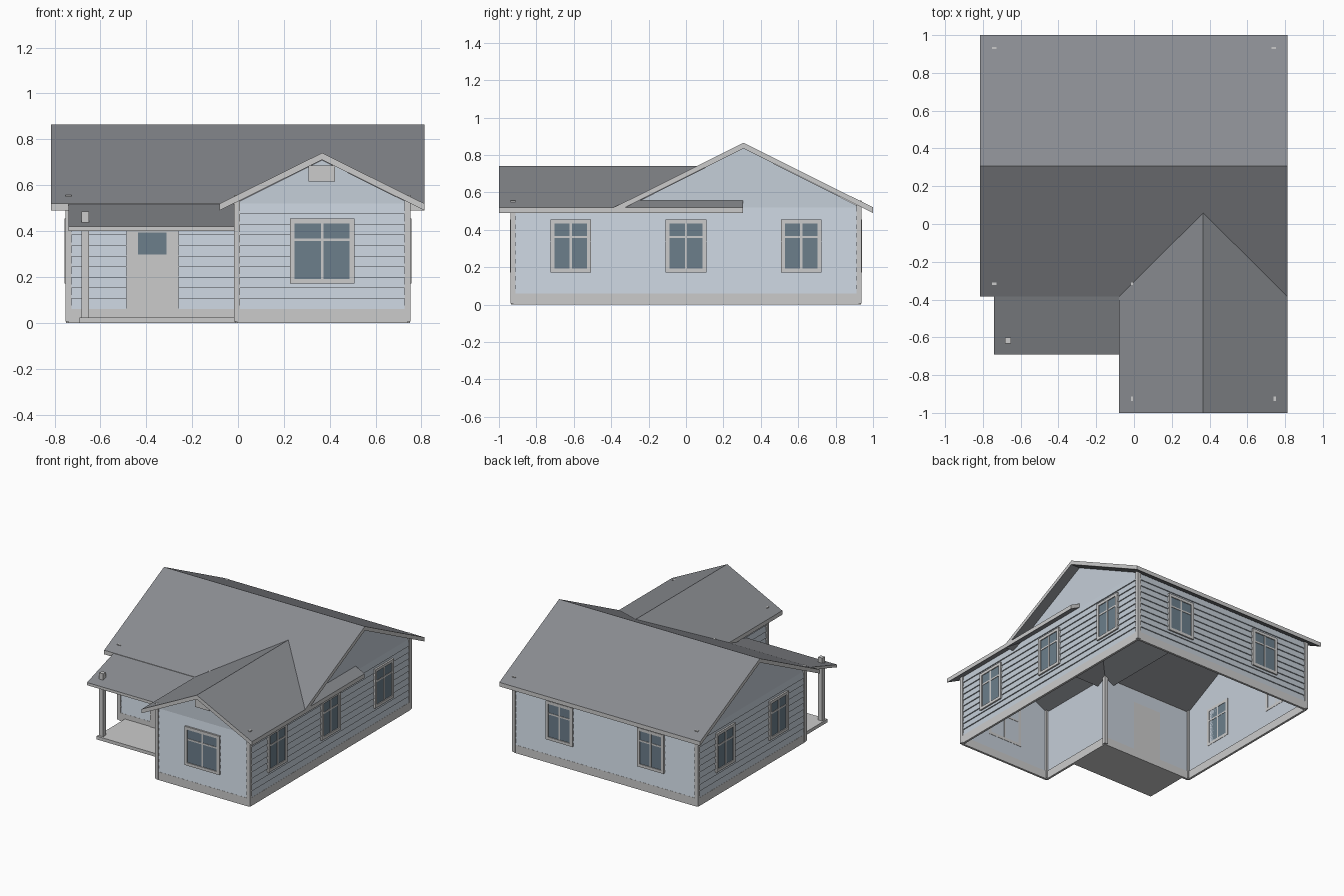
import bpy, bmesh, math
from mathutils import Matrix, Vector

if "Cube" in bpy.data.objects:
    bpy.data.objects.remove(bpy.data.objects["Cube"])


def mat(name, col):
    m = bpy.data.materials.new(name)
    m.diffuse_color = (*col, 1)
    m.use_nodes = True
    m.node_tree.nodes["Principled BSDF"].inputs["Base Color"].default_value = m.diffuse_color
    return m


TRIM = mat("trim", (0.78, 0.77, 0.75))
WALL = mat("wall", (0.56, 0.62, 0.69))
GLASS = mat("glass", (0.15, 0.21, 0.26))
ROOF = mat("roofing", (0.25, 0.26, 0.28))


def finish(name, bm, *mats):
    me = bpy.data.meshes.new(name)
    bm.to_mesh(me)
    bm.free()
    for m in mats:
        me.materials.append(m)
    ob = bpy.data.objects.new(name, me)
    bpy.context.collection.objects.link(ob)
    return ob


def add_box(bm, lo, hi, mx=Matrix()):
    lo, hi = Vector(lo), Vector(hi)
    m = mx @ Matrix.Translation((lo + hi) / 2) @ Matrix.Diagonal((*(hi - lo), 1))
    bmesh.ops.create_cube(bm, size=1, matrix=m)


def box(name, lo, hi, m, mx=Matrix()):
    bm = bmesh.new()
    add_box(bm, lo, hi, mx)
    return finish(name, bm, m)


def place(x, y, ang):
    # local x runs along the wall, local -y points outward
    return Matrix.Translation((x, y, 0)) @ Matrix.Rotation(ang, 4, 'Z')


def roof(name, profile, axis, a, b):
    # extrude a roof cross-section along x or y; slopes dark, edges light
    bm = bmesh.new()
    at = (lambda p, t: (t, p[0], p[1])) if axis == 'x' else (lambda p, t: (p[0], t, p[1]))
    f = bm.faces.new([bm.verts.new(at(p, a)) for p in profile])
    ext = bmesh.ops.extrude_face_region(bm, geom=[f])["geom"]
    vs = [e for e in ext if isinstance(e, bmesh.types.BMVert)]
    bmesh.ops.translate(bm, verts=vs, vec=(b - a, 0, 0) if axis == 'x' else (0, b - a, 0))
    bmesh.ops.recalc_face_normals(bm, faces=bm.faces)
    for f in bm.faces:
        f.material_index = 0 if abs(f.normal.z) > 0.5 else 1
    return finish(name, bm, ROOF, TRIM)


def gable_profile(c, h, eave, ridge, t=0.03):
    return [(c - h, eave), (c, ridge), (c + h, eave),
            (c + h, eave - t), (c, ridge - t), (c - h, eave - t)]


# outline of the L-shaped house, counter-clockwise
L = [(-.74, -.31), (-.004, -.31), (-.004, -.925), (.74, -.925), (.74, .925), (-.74, .925)]
WALL_TOP = 0.525

# wall shell with gable ends, open below
bm = bmesh.new()
for (x0, y0), (x1, y1) in zip(L, L[1:] + L[:1]):
    bm.faces.new([bm.verts.new(p) for p in
                  ((x0, y0, 0), (x1, y1, 0), (x1, y1, WALL_TOP), (x0, y0, WALL_TOP))])
for tri in (((-.004, -.925, WALL_TOP), (.74, -.925, WALL_TOP), (.367, -.925, .71)),
            ((.74, -.31, WALL_TOP), (.74, .925, WALL_TOP), (.74, .3075, .835)),
            ((-.74, .925, WALL_TOP), (-.74, -.31, WALL_TOP), (-.74, .3075, .835))):
    bm.faces.new([bm.verts.new(p) for p in tri])
finish("walls", bm, WALL)

# lapped siding and foundation band on every wall
siding, band = bmesh.new(), bmesh.new()
BOARDS, Z0, Z1 = 10, 0.06, 0.52
for (x0, y0), (x1, y1) in zip(L, L[1:] + L[:1]):
    d = Vector((x1 - x0, y1 - y0))
    mx = place(x0, y0, math.atan2(d.y, d.x))
    step = (Z1 - Z0) / BOARDS
    prof = []
    for i in range(BOARDS):
        z = Z0 + i * step
        prof += [(.001, z), (.009, z), (.001, z + step)]
    rows = [[siding.verts.new(mx @ Vector((t, -o, z))) for t in (0, d.length)] for o, z in prof]
    for i in range(len(rows) - 1):
        if i % 3 != 2:
            a, b = rows[i], rows[i + 1]
            siding.faces.new((a[0], a[1], b[1], b[0]))
    add_box(band, (0, -.01, 0), (d.length, .006, Z0), mx)
finish("lap_siding", siding, WALL)
finish("foundation_band", band, TRIM)

# corner boards, tips just through the roof
bm = bmesh.new()
for x, y in L:
    add_box(bm, (x - .013, y - .013, .006), (x + .013, y + .013, .557))
finish("corner_boards", bm, TRIM)

# roofs
roof("main_roof", gable_profile(.3075, .6925, .52, .865), 'x', -.815, .813)
roof("wing_roof", gable_profile(.3665, .4465, .52, .741), 'y', -1.0, .305)
roof("porch_roof", [(-.69, .42), (-.31, .541), (-.31, .521), (-.69, .40)], 'x', -.74, -.004)


def window(name, x, y, ang, w, z0=.171, z1=.455):
    mx = place(x, y, math.radians(ang))
    h, t, out, zm = w / 2, .021, -.017, .362
    bm = bmesh.new()
    for s in (-1, 1):
        xs = sorted((s * h, s * (h - t)))
        add_box(bm, (xs[0], out, z0), (xs[1], .002, z1), mx)
    add_box(bm, (-h + t, out, z0), (h - t, .002, z0 + t), mx)
    add_box(bm, (-h + t, out, z1 - t), (h - t, .002, z1), mx)
    add_box(bm, (-.006, -.015, z0 + t), (.006, .002, z1 - t), mx)
    add_box(bm, (-h + t, -.014, zm - .006), (h - t, .002, zm + .006), mx)
    finish(name + "_frame", bm, TRIM)
    box(name + "_glass", (-h + .01, -.011, z0 + .01), (h - .01, 0, z1 - .01), GLASS, mx)


# windows
window("front_window", .367, -.925, 0, .282)
for i, y in enumerate((-.616, 0, .616)):
    window(f"right_window_{i + 1}", .74, y, 90, .217)
for i, x in enumerate((.37, -.37)):
    window(f"back_window_{i + 1}", x, .925, 180, .217)
for i, y in enumerate((.616, 0)):
    window(f"left_window_{i + 1}", -.74, y, 270, .217)

# gable vent
box("gable_vent", (.308, -.937, .616), (.422, -.92, .686), TRIM)

# door with its small pane
box("front_door", (-.487, -.325, .024), (-.26, -.308, .43), TRIM)
box("door_pane", (-.435, -.329, .297), (-.312, -.32, .393), GLASS)

# porch floor and post, post tip through the roof
box("porch_floor", (-.692, -.648, 0), (-.004, -.31, .024), TRIM)
box("porch_post", (-.682, -.632, .024), (-.650, -.602, .485), TRIM)
